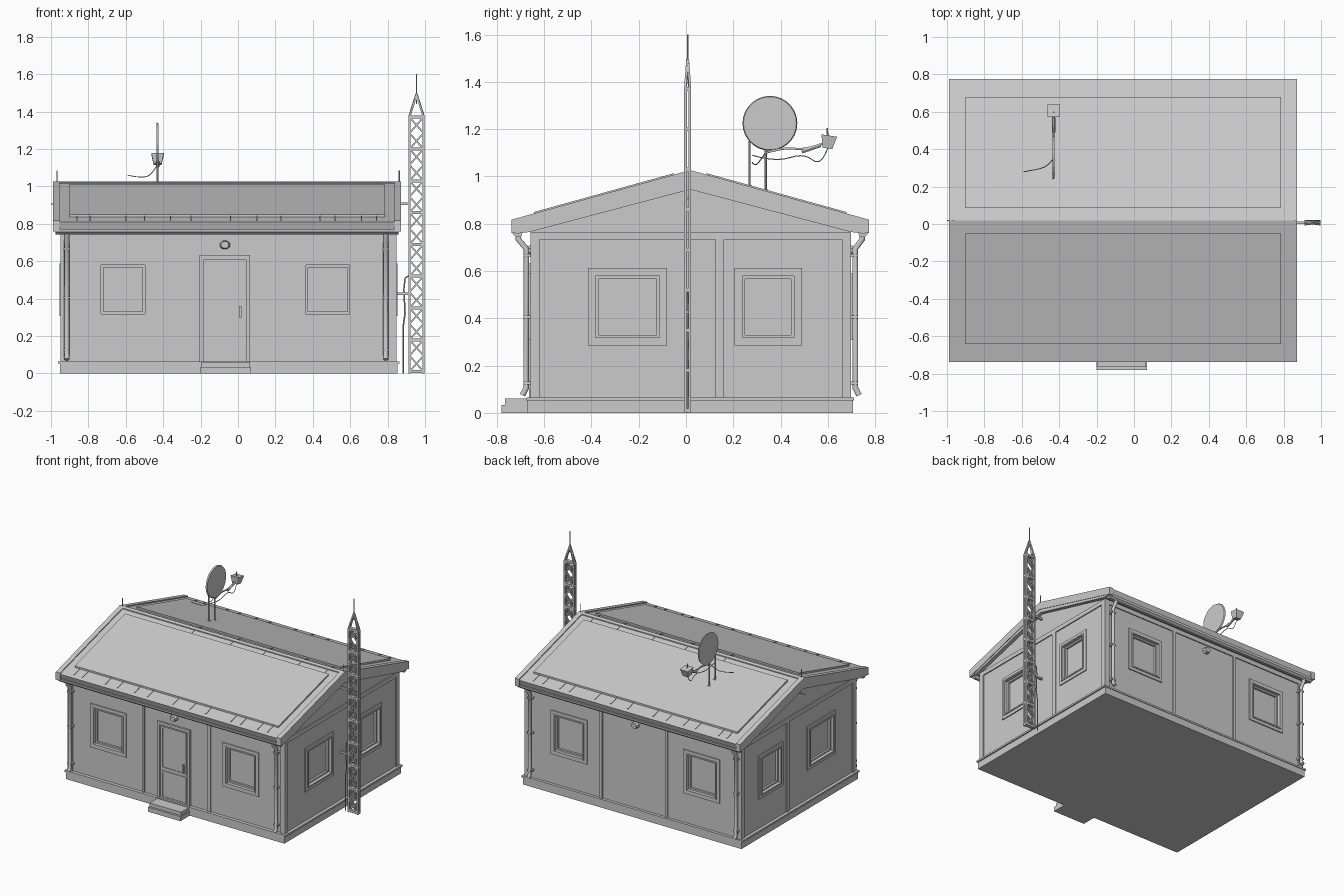
import bpy, bmesh, math
from mathutils import Vector, Matrix

if "Cube" in bpy.data.objects:
    bpy.data.objects.remove(bpy.data.objects["Cube"])

XL, XR, YF, YB, YC = -0.94, 0.84, -0.65, 0.69, 0.018   # wall planes, ridge y
RL, RR = -0.99, 0.872                                   # roof ends


def finish(name, bm):
    bmesh.ops.recalc_face_normals(bm, faces=bm.faces)
    me = bpy.data.meshes.new(name)
    bm.to_mesh(me)
    bm.free()
    ob = bpy.data.objects.new(name, me)
    bpy.context.collection.objects.link(ob)
    return ob


def block(bm, u, v, w, f=lambda a, b, c: (a, b, c)):
    """Box over three ranges, placed through mapping f."""
    vs = [bm.verts.new(f(a, b, c)) for a in u for b in v for c in w]
    for q in ((0, 1, 3, 2), (4, 6, 7, 5), (0, 4, 5, 1), (2, 3, 7, 6), (0, 2, 6, 4), (1, 5, 7, 3)):
        bm.faces.new([vs[i] for i in q])


def boxes(name, items, f=lambda a, b, c: (a, b, c)):
    bm = bmesh.new()
    for u, v, w in items:
        block(bm, u, v, w, f)
    return finish(name, bm)


def ring(u0, u1, z0, z1, t, d):
    """Four bars round a rectangle, as wall-space ranges."""
    return [((u0, u1), (z0, z0 + t), d), ((u0, u1), (z1 - t, z1), d),
            ((u0, u0 + t), (z0 + t, z1 - t), d), ((u1 - t, u1), (z0 + t, z1 - t), d)]


def prism(name, pts, x0, x1):
    """Extrude a (y, z) profile along x."""
    bm = bmesh.new()
    face = bm.faces.new([bm.verts.new((x0, y, z)) for y, z in pts])
    ext = bmesh.ops.extrude_face_region(bm, geom=[face])
    bmesh.ops.translate(bm, vec=(x1 - x0, 0, 0), verts=[g for g in ext['geom'] if isinstance(g, bmesh.types.BMVert)])
    return finish(name, bm)


def bars(name, segs, r, sides=4):
    """Straight round or square bars between point pairs."""
    bm = bmesh.new()
    for a, b in segs:
        a, b = Vector(a), Vector(b)
        d = b - a
        m = Matrix.Translation((a + b) / 2) @ d.to_track_quat('Z', 'Y').to_matrix().to_4x4()
        m = m @ Matrix.Rotation(math.pi / sides, 4, 'Z')
        bmesh.ops.create_cone(bm, cap_ends=True, segments=sides, radius1=r, radius2=r, depth=d.length, matrix=m)
    return finish(name, bm)


def tube(name, pts, r, smooth=False):
    """Bent pipe or wire along a path."""
    cu = bpy.data.curves.new(name, 'CURVE')
    cu.dimensions, cu.bevel_depth, cu.bevel_resolution, cu.use_fill_caps = '3D', r, 1, True
    sp = cu.splines.new('NURBS' if smooth else 'POLY')
    sp.points.add(len(pts) - 1)
    for p, co in zip(sp.points, pts):
        p.co = (*co, 1)
    if smooth:
        sp.use_endpoint_u, sp.order_u, sp.resolution_u = True, 3, 4
    ob = bpy.data.objects.new(name, cu)
    bpy.context.collection.objects.link(ob)
    bpy.ops.object.select_all(action='DESELECT')
    ob.select_set(True)
    bpy.context.view_layer.objects.active = ob
    bpy.ops.object.convert(target='MESH')


# wall spaces: u along the wall, z up, d outward
walls = {
    'front': lambda u, z, d: (u, YF - d, z), 'back': lambda u, z, d: (u, YB + d, z),
    'left': lambda u, z, d: (XL - d, u, z), 'right': lambda u, z, d: (XR + d, u, z)}
long_wins, side_wins = [(-0.765, -0.465), (0.33, 0.63)], [(-0.415, -0.08), (0.205, 0.49)]
WZ0, WZ1 = 0.285, 0.612

# foundation and ledge
boxes('foundation', [((-0.953, 0.853), (-0.67, 0.706), (0, 0.052)),
                     ((-0.963, 0.863), (-0.675, 0.711), (0.052, 0.065))])
boxes('door_step', [((-0.2, 0.07), (-0.78, -0.66), (0, 0.034)),
                    ((-0.195, 0.065), (-0.765, -0.66), (0.034, 0.06))])

# wall body with window recesses
body = prism('wall_body', [(YF, 0.06), (YB, 0.06), (YB, 0.775), (YC, 0.96), (YF, 0.775)], XL, XR)
bm = bmesh.new()
for w, f in walls.items():
    for a, b in (long_wins if w in ('front', 'back') else side_wins):
        block(bm, (a + 0.025, b - 0.025), (WZ0 + 0.025, WZ1 - 0.025), (-0.025, 0.02), f)
cutter = finish('window_cutter', bm)
cutter.hide_render = True
mod = body.modifiers.new('recesses', 'BOOLEAN')
mod.object, mod.operation, mod.solver = cutter, 'DIFFERENCE', 'EXACT'
bpy.context.view_layer.objects.active = body
bpy.ops.object.modifier_apply(modifier='recesses')
bpy.data.objects.remove(cutter)

# trims and windows on every wall
for w, f in walls.items():
    along = w in ('front', 'back')
    e0, e1 = (XL, XR) if along else (YF, YB)
    mids = [(-0.335, -0.315), (0.205, 0.232)] if along else [(0.125, 0.16)]
    d = (-0.005, 0.008)
    strips = [((a, b), (0.06, 0.735), d) for a, b in mids + [(e0 - 0.008, e0 + 0.03), (e1 - 0.03, e1 + 0.008)]]
    strips.append(((e0 - 0.008, e1 + 0.008), (0.733, 0.765), d))
    boxes(w + '_wall_trim', strips, f)
    for i, (a, b) in enumerate(long_wins if along else side_wins):
        boxes(f'{w}_window_frame_{i}', ring(a, b, WZ0, WZ1, 0.025, (-0.002, 0.008))
              + ring(a + 0.023, b - 0.023, WZ0 + 0.023, WZ1 - 0.023, 0.01, (-0.025, 0.014))
              + ring(a + 0.033, b - 0.033, WZ0 + 0.033, WZ1 - 0.033, 0.012, (-0.026, -0.01)), f)

# door
F = walls['front']
boxes('door_frame', ring(-0.205, 0.065, 0.035, 0.632, 0.022, (-0.002, 0.014)), F)
boxes('door_leaf', [((-0.185, 0.045), (0.055, 0.612), (-0.002, 0.005))]
      + ring(-0.175, 0.033, 0.065, 0.27, 0.012, (0, 0.009))
      + ring(-0.175, 0.033, 0.285, 0.6, 0.012, (0, 0.009)), F)
boxes('door_handle', [((0.005, 0.02), (0.3, 0.36), (0, 0.02))], F)

# oval lamps front and back
for w in ('front', 'back'):
    bm = bmesh.new()
    bmesh.ops.create_cone(bm, cap_ends=True, segments=8, radius1=0.03, radius2=0.022, depth=0.03,
                          matrix=Matrix.Rotation(math.pi / 8, 4, 'Z'))
    for v in bm.verts:
        v.co = walls[w](v.co.x - 0.07, v.co.y * 0.85 + 0.687, v.co.z + 0.012)
    finish(w + '_lamp', bm)

# roof shell, gable rims and raised panels
EY, EZ, RZ = 0.757, 0.81, 1.02
prism('roof', [(YC - EY, EZ), (YC, RZ), (YC + EY, EZ), (YC + EY - 0.018, 0.758), (YC + 0.68, 0.765),
               (YC, 0.945), (YC - 0.68, 0.765), (YC - EY + 0.018, 0.758)], RL + 0.004, RR - 0.004)
for side, s in (('front', -1), ('back', 1)):
    slope = lambda x, t, h: (x, YC + s * t, RZ - (RZ - EZ) * t / EY + h)
    boxes(side + '_roof_rims', [((RL, RL + 0.035), (0, EY), (-0.05, 0.007)),
                                ((RR - 0.035, RR), (0, EY), (-0.05, 0.007)),
                                ((RL, RR), (0, 0.018), (-0.01, 0.007))], slope)
    boxes(side + '_roof_panel', [((-0.9, 0.785), (0.068, 0.66), (-0.002, 0.013))], slope)
    ribs = [-0.86, -0.79, -0.6, -0.5, -0.36, -0.25, -0.04, 0.1, 0.23, 0.44, 0.52, 0.66, 0.74]
    boxes(side + '_roof_seams', [((x - 0.003, x + 0.003), (0.66, 0.73), (-0.002, 0.004)) for x in ribs]
          + [((x - 0.003, x + 0.003), (0.02, 0.068), (-0.002, 0.004)) for x in ribs[4::2]], slope)
    # gutter and downpipes
    gy = YC + s * 0.728
    prism(side + '_gutter', [(gy + s * a, z) for a, z in
          ((-0.02, 0.772), (0.025, 0.772), (0.022, 0.755), (0.008, 0.743), (-0.012, 0.743))], RL + 0.015, RR - 0.015)
    py = YB + 0.026 if s > 0 else YF - 0.026
    for i, x in enumerate((-0.915, 0.79)):
        tube(f'{side}_downpipe_{i}', [(x, gy, 0.76), (x, gy, 0.735), (x, py, 0.695), (x, py, 0.105),
                                      (x, py + s * 0.016, 0.075)], 0.014)
        y = py - s * 0.008
        boxes(f'{side}_pipe_clips_{i}', [((x - 0.018, x + 0.018), (y - 0.019, y + 0.019), (z, z + 0.012))
                                         for z in (0.12, 0.4, 0.66)])

# ridge rods
bars('ridge_rods', [((x, YC, 0.99), (x, YC, 1.085)) for x in (-0.968, 0.862)]
     + [((-1.0, YC, 0.905), (-0.94, YC, 0.905))], 0.003, 6)

# lattice mast
TX, TY = (0.917, 0.992), (-0.002, 0.016)
TOP, N = 1.375, 8
cx, cy = 0.9545, 0.007
bars('mast_legs', [((x, y, 0), (x, y, TOP)) for x in TX for y in TY], 0.0085)
levels = [0.01 + i * (TOP - 0.015) / N for i in range(N + 1)]
braces = []
for i in range(N):
    z0, z1 = levels[i], levels[i + 1]
    zm = (z0 + z1) / 2
    for y in TY:
        braces += [((TX[0], y, z0), (TX[1], y, zm)), ((TX[1], y, zm), (TX[0], y, z1)),
                   ((TX[1], y, z0), (TX[0], y, zm)), ((TX[0], y, zm), (TX[1], y, z1))]
bars('mast_braces', braces, 0.006)
boxes('mast_plates', [((0.912, 0.997), (-0.006, 0.02), (z - 0.008, z + 0.008)) for z in levels])
bars('mast_peak', [((x, y, TOP), (cx, cy, 1.495)) for x in TX for y in TY], 0.007)
bars('mast_spike', [((cx, cy, 1.44), (cx, cy, 1.6))], 0.003, 6)
boxes('mast_brackets', [((0.83, 0.92), (0, 0.014), (z, z + 0.014)) for z in (0.9, 0.42)])
tube('mast_cable', [(0.883, cy, 0), (0.883, cy, 0.25), (0.893, cy, 0.32), (0.887, cy, 0.45),
                    (0.893, cy, 0.51), (0.918, cy, 0.525)], 0.004)

# satellite dish, posts, feed and wires
DX = -0.43
bm = bmesh.new()
bmesh.ops.create_cone(bm, cap_ends=True, segments=28, radius1=0.116, radius2=0.112, depth=0.01,
                      matrix=Matrix.Translation((DX, 0.355, 1.225)) @ Matrix.Rotation(math.pi / 2, 4, 'Y'))
finish('dish', bm)
bars('dish_posts', [((DX, 0.268, 0.93), (DX, 0.268, 1.15)), ((DX, 0.337, 0.92), (DX, 0.337, 1.12))], 0.005, 8)
boxes('post_feet', [((DX - 0.01, DX + 0.01), (y - 0.01, y + 0.01), (z, z + 0.02)) for y, z in ((0.268, 0.945), (0.337, 0.925))])
tube('feed_arm', [(DX, 0.337, 1.1), (DX, 0.42, 1.125), (DX, 0.5, 1.11), (DX, 0.58, 1.14)], 0.005, True)
bars('feed_joint', [((DX, 0.49, 1.105), (DX, 0.57, 1.132))], 0.009, 6)
bm = bmesh.new()
bmesh.ops.create_cone(bm, cap_ends=True, segments=4, radius1=0.03, radius2=0.047, depth=0.055,
                      matrix=Matrix.Translation((DX, 0.602, 1.146)) @ Matrix.Rotation(-0.15, 4, 'X')
                      @ Matrix.Rotation(math.pi / 4, 4, 'Z') )
finish('feed_box', bm)
bars('feed_tip', [((DX, 0.6, 1.16), (DX, 0.597, 1.205))], 0.004, 6)
tube('feed_wire', [(DX, 0.28, 1.09), (DX, 0.38, 1.06), (DX, 0.5, 1.1), (DX, 0.57, 1.04), (DX, 0.6, 1.12)], 0.0025, True)
tube('loose_wire', [(-0.59, 0.28, 1.06), (-0.52, 0.29, 1.045), (-0.46, 0.31, 1.06), (DX, 0.35, 1.12)], 0.0025, True)
